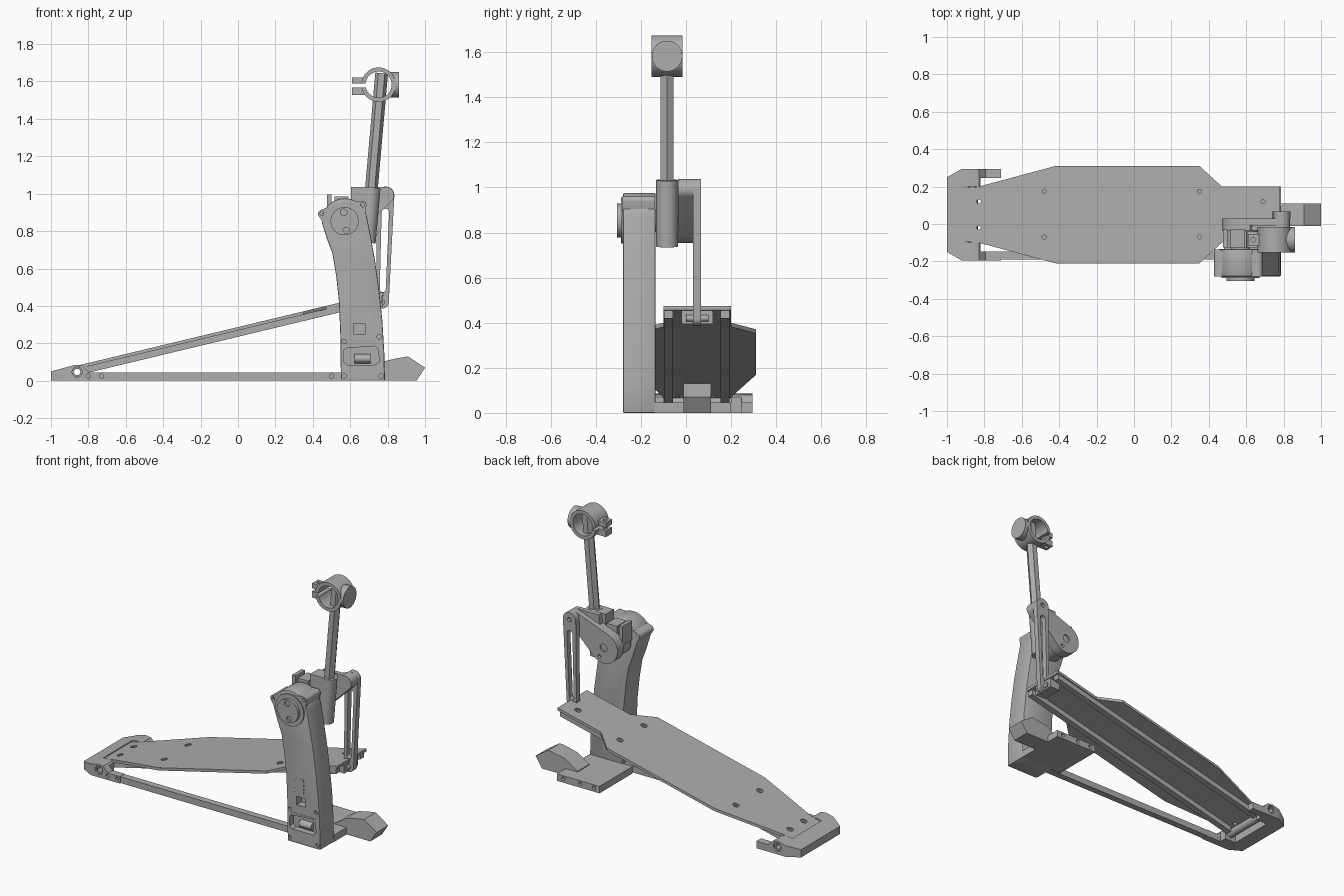
import bpy, bmesh, math
from mathutils import Vector, Matrix

if "Cube" in bpy.data.objects:
    bpy.data.objects.remove(bpy.data.objects["Cube"], do_unlink=True)

grey = bpy.data.materials.new("satin grey")
grey.use_nodes = True
COLOUR = (0.42, 0.42, 0.42, 1)
grey.diffuse_color = COLOUR
grey.node_tree.nodes["Principled BSDF"].inputs["Base Color"].default_value = COLOUR


def arc(cx, cy, r, a0=0, a1=360, n=32):
    """Points on an arc; a full turn leaves out the repeated end."""
    full = abs(a1 - a0) == 360
    count = n if full else n + 1
    return [(cx + r * math.cos(math.radians(a0 + (a1 - a0) * i / n)),
             cy + r * math.sin(math.radians(a0 + (a1 - a0) * i / n))) for i in range(count)]


def rect(x0, x1, y0, y1):
    return [(x0, y0), (x1, y0), (x1, y1), (x0, y1)]


def capsule(ax, ay, ra, bx, by, rb):
    """Outline around two circles, a the lower and b the upper."""
    d = math.dist((ax, ay), (bx, by))
    t = math.degrees(math.atan2(by - ay, bx - ax))
    s = math.degrees(math.acos((ra - rb) / d))
    return arc(bx, by, rb, t - s, t + s, 16) + arc(ax, ay, ra, t + s, t + 360 - s, 24)


def prism(name, shapes, axis, lo, hi):
    """Extrude one outline, or several, along an axis."""
    if not isinstance(shapes[0], list):
        shapes = [shapes]
    put = {"y": lambda u, v, h: (u, h, v), "z": lambda u, v, h: (u, v, h),
           "x": lambda u, v, h: (h, u, v)}[axis]
    bm = bmesh.new()
    for pts in shapes:
        a = [bm.verts.new(put(u, v, lo)) for u, v in pts]
        b = [bm.verts.new(put(u, v, hi)) for u, v in pts]
        bm.faces.new(a)
        bm.faces.new(b)
        for i in range(len(a)):
            j = (i + 1) % len(a)
            bm.faces.new((a[i], a[j], b[j], b[i]))
    bmesh.ops.recalc_face_normals(bm, faces=bm.faces)
    me = bpy.data.meshes.new(name)
    bm.to_mesh(me)
    bm.free()
    me.materials.append(grey)
    ob = bpy.data.objects.new(name, me)
    bpy.context.collection.objects.link(ob)
    return ob


def activate(ob):
    bpy.ops.object.select_all(action="DESELECT")
    ob.select_set(True)
    bpy.context.view_layer.objects.active = ob


def combine(ob, other, op="DIFFERENCE"):
    """Apply a boolean and discard the helper."""
    activate(ob)
    m = ob.modifiers.new("cut", "BOOLEAN")
    m.operation, m.object, m.solver = op, other, "EXACT"
    bpy.ops.object.modifier_apply(modifier=m.name)
    bpy.data.objects.remove(other, do_unlink=True)


def bevel(ob, width, segments=2):
    activate(ob)
    m = ob.modifiers.new("bevel", "BEVEL")
    m.width, m.segments, m.angle_limit = width, segments, math.radians(50)
    bpy.ops.object.modifier_apply(modifier=m.name)


def shear(ob, slope, height):
    for v in ob.data.vertices:
        v.co.z += height + slope * v.co.x


def lean(ob, base, top):
    """Stand a part made along z on the line from base to top."""
    d = Vector(top) - Vector(base)
    ob.data.transform(Matrix.Translation(base) @ d.to_track_quat("Z", "X").to_matrix().to_4x4())


# Footplate with countersunk holes, on two side ribs
SLOPE, RISE, MID = 0.24, 0.287, 0.05
half = [(-0.9, 0.145), (-0.83, 0.15), (-0.42, 0.26), (0.35, 0.26), (0.47, 0.15), (0.78, 0.15)]
plate = prism("footplate", [(x, MID - w) for x, w in half] + [(x, MID + w) for x, w in reversed(half)],
              "z", -0.018, 0)
holes = [(-0.83, 0.12), (-0.83, -0.02), (0.69, 0.12)]
holes += [(x, y) for x in (-0.48, 0.35) for y in (-0.07, 0.175)]
combine(plate, prism("wide_holes", [arc(x, y, 0.02, n=20) for x, y in holes], "z", -0.007, 0.05))
combine(plate, prism("holes", [arc(x, y, 0.011, n=16) for x, y in holes], "z", -0.05, 0.05))
shear(plate, SLOPE, RISE)
for name, y in (("front_rib", -0.098), ("back_rib", 0.152)):
    rib = prism(name, rect(-0.83, 0.77, y, y + 0.04), "z", -0.052, -0.017)
    shear(rib, SLOPE, RISE)

# Heel frame: plan outline trimmed to a side profile
plan = [(-1, 0.2), (-0.92, 0.245), (-0.71, 0.245), (-0.71, 0.197), (-0.82, 0.197),
        (-0.82, 0.15), (-0.9, 0.15)]
heel = prism("heel_frame", [(x, MID - w) for x, w in plan] + [(x, MID + w) for x, w in reversed(plan)],
             "z", 0, 0.2)
side = [(-1.1, -0.1), (-0.6, -0.1), (-0.6, 0.045), (-0.795, 0.045), (-0.83, 0.08), (-0.87, 0.085),
        (-1, 0.05), (-1.1, 0.05)]
combine(heel, prism("heel_side", side, "y", -1, 1), "INTERSECT")
combine(heel, prism("pin_hole", arc(-0.86, 0.047, 0.027), "y", -1, 1))
combine(heel, prism("heel_screws", [arc(x, 0.025, 0.012, n=16) for x in (-0.8, -0.73)], "y", -0.3, -0.18))
pin = prism("heel_pin", arc(-0.86, 0.047, 0.026), "y", -0.185, 0.285)
combine(pin, prism("pin_bore", arc(-0.86, 0.047, 0.017), "y", -1, 1))

# Base plate, connecting bar and toe clamp
base = prism("base_plate", rect(0.48, 0.785, -0.14, 0.2), "z", 0, 0.045)
combine(base, prism("base_screws", [arc(x, 0.025, 0.012, n=16) for x in (0.52, 0.62, 0.74)], "y", 0.18, 0.3))
bar = prism("connecting_bar", rect(-0.72, 0.56, -0.19, -0.147), "z", 0.002, 0.043)
combine(bar, prism("bar_screw", arc(0.5, 0.025, 0.012, n=16), "y", -0.3, -0.18))
toe = [(0.7, 0), (0.955, 0), (1, 0.07), (0.91, 0.13), (0.85, 0.12), (0.785, 0.105), (0.7, 0.05)]
prism("toe_clamp", toe, "y", -0.01, 0.11)

# Curved tower
AX, AZ = 0.57, 0.853
tower_side = [(0.55, 0), (0.785, 0), (0.782, 0.15), (0.772, 0.32), (0.755, 0.48), (0.733, 0.64), (0.71, 0.77)]
tower_side += arc(AX, AZ, 0.122, 5, 183, 24)
tower_side += [(0.475, 0.76), (0.505, 0.68), (0.525, 0.56), (0.54, 0.42), (0.548, 0.22)]
tower = prism("tower", tower_side, "y", -0.28, -0.135)
bevel(tower, 0.006)
ears = [(0.45, 0.893), (0.665, 0.94)]
for i, (x, z) in enumerate(ears):
    ear = prism(f"tower_ear_{i + 1}", capsule(AX, AZ, 0.1, x, z, 0.022), "y", -0.281, -0.137)
    combine(ear, prism("ear_hole", arc(x, z, 0.011, n=16), "y", -0.3, -0.265))
recess = prism("recess", [(0.565, 0.1), (0.585, 0.085), (0.73, 0.085), (0.755, 0.1),
                          (0.75, 0.17), (0.73, 0.185), (0.585, 0.175), (0.568, 0.165)], "y", -0.3, -0.24)
combine(tower, recess)
combine(tower, prism("window", rect(0.617, 0.68, 0.25, 0.305), "y", -0.3, -0.23))
screws = [(0.567, 0.025), (0.765, 0.025), (0.567, 0.21), (0.755, 0.235)]
combine(tower, prism("screw_holes", [arc(x, z, 0.012, n=16) for x, z in screws], "y", -0.3, -0.265))
dashes = [rect(0.56 + i * 0.019, 0.57 + i * 0.019, 0.192, 0.196) for i in range(11)]
dashes += [rect(x, x + 0.004, z, z + 0.012) for x in (0.6, 0.667) for z in (0.33, 0.355, 0.38, 0.405)]
dashes += [rect(x, x + 0.012, 0.42, 0.424) for x in (0.61, 0.635, 0.655)]
combine(tower, prism("dashes", dashes, "y", -0.3, -0.277))
dial = prism("tension_dial", arc(-0.235, 0.118, 0.032, n=20), "x", 0.622, 0.708)
for v in dial.data.vertices:
    v.co.z = 0.118 + (v.co.z - 0.118) * 0.8

# Bearing cap and axle
cap = prism("bearing_cap", arc(AX, AZ, 0.102, n=48), "y", -0.288, -0.27)
disc = prism("bearing_disc", arc(AX, AZ, 0.075, n=40), "y", -0.306, -0.28)
combine(disc, prism("disc_holes", [arc(0.565, 0.9, 0.018, n=16), arc(0.578, 0.805, 0.016, n=16)],
                    "y", -0.32, -0.295))
prism("axle", arc(AX, AZ, 0.05), "y", -0.14, 0.02)
prism("hub", arc(AX, AZ, 0.09, n=40), "y", -0.125, -0.035)

# Drive cam and clamp blocks
PX, PZ = 0.79, 0.992
cam = prism("drive_cam", capsule(AX, AZ, 0.1, PX, PZ, 0.045), "y", -0.035, 0.03)
combine(cam, prism("cam_holes", [arc(AX, AZ, 0.025, n=20), arc(0.6, 0.79, 0.012, n=16)], "y", 0.012, 0.1))
prism("cam_fill", [(0.6, 0.86), (0.74, 0.9), (0.79, 1.037), (0.63, 1.037)], "y", -0.035, -0.005)
prism("stem_clamp", [(0.6, 0.86), (0.69, 0.86), (0.7, 1.035), (0.605, 1.035)], "y", -0.125, -0.04)
prism("angle_clamp", rect(0.475, 0.5, 0.87, 0.995), "y", -0.125, -0.03)
prism("angle_clamp_outer", rect(0.515, 0.59, 0.87, 0.985), "y", -0.125, -0.03)

# Slotted link and its hinge on the footplate
link = prism("link", capsule(0.772, 0.42, 0.034, PX, PZ, 0.046), "y", 0.03, 0.066)
combine(link, prism("link_slot", capsule(0.774, 0.49, 0.016, 0.788, 0.9, 0.02), "y", -1, 1))
combine(link, prism("link_hole", arc(PX, PZ, 0.014, n=16), "y", 0.05, 1))
prism("link_hinge", rect(0.7, 0.775, 0.395, 0.455), "y", -0.02, 0.12)
prism("hinge_pin", arc(0.772, 0.42, 0.015, n=16), "y", 0, 0.1)

# Beater stem and its socket
Y = -0.084
foot, top = (0.688, Y, 0.738), (0.768, Y, 1.645)
elbow = (0.714, Y, 1.033)
socket = prism("stem_socket", arc(0, 0, 0.048), "z", 0, 0.296)
lean(socket, foot, elbow)
stem = prism("beater_stem", arc(0, 0, 0.034, n=6), "z", 0.01, 0.91)
lean(stem, foot, top)

# Beater head holder: split ring, boss and pinch lugs
RX, RZ = 0.752, 1.583
ring = prism("head_ring", arc(RX, RZ, 0.092, n=48), "y", -0.152, -0.016)
combine(ring, prism("head_boss", arc(Y, RZ, 0.068, n=40), "x", RX, 0.86), "UNION")
combine(ring, prism("head_lugs", rect(0.61, 0.7, 1.528, 1.62), "y", -0.115, -0.053), "UNION")
combine(ring, prism("head_bore", arc(RX, RZ, 0.07, n=40), "y", -1, 1))
combine(ring, prism("head_split", rect(0.5, 0.7, 1.568, 1.588), "y", -1, 1))
combine(ring, prism("lug_hole", arc(0.638, Y, 0.013, n=16), "z", 1.4, 1.8))

# Smooth shading that keeps sharp edges
bpy.ops.object.select_all(action="DESELECT")
for ob in bpy.context.collection.objects:
    if ob.type == "MESH":
        ob.select_set(True)
        bpy.context.view_layer.objects.active = ob
bpy.ops.object.shade_smooth_by_angle(angle=math.radians(30))
